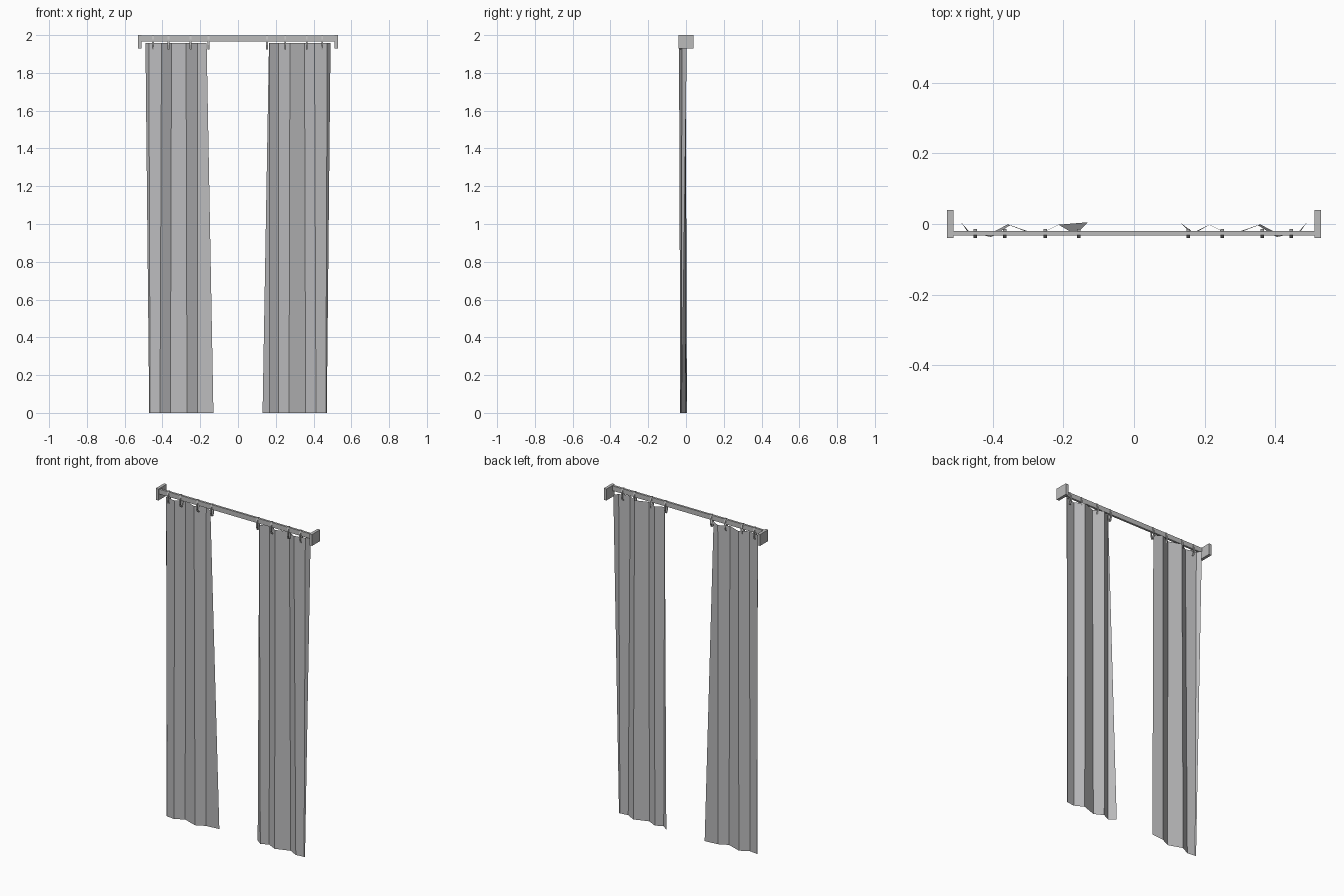
import bpy, bmesh, math

if "Cube" in bpy.data.objects:
    bpy.data.objects.remove(bpy.data.objects["Cube"])

def material(name, rgb):
    m = bpy.data.materials.new(name)
    m.diffuse_color = (*rgb, 1)
    m.use_nodes = True
    m.node_tree.nodes["Principled BSDF"].inputs["Base Color"].default_value = m.diffuse_color
    return m

METAL = material("grey metal", (0.5, 0.5, 0.5))
FABRIC = material("grey fabric", (0.5, 0.5, 0.51))

def make(name, verts, faces, mat):
    me = bpy.data.meshes.new(name)
    me.from_pydata(verts, [], faces)
    bm = bmesh.new()
    bm.from_mesh(me)
    bmesh.ops.recalc_face_normals(bm, faces=bm.faces)
    bm.to_mesh(me)
    bm.free()
    me.materials.append(mat)
    ob = bpy.data.objects.new(name, me)
    bpy.context.collection.objects.link(ob)
    return ob

def box(name, x0, x1, y0, y1, z0, z1, mat):
    v = [(x, y, z) for x in (x0, x1) for y in (y0, y1) for z in (z0, z1)]
    f = [(0, 1, 3, 2), (4, 6, 7, 5), (0, 4, 5, 1), (2, 3, 7, 6), (0, 2, 6, 4), (1, 5, 7, 3)]
    return make(name, v, f, mat)

# Rod and end brackets
box("curtain_rod", -0.515, 0.515, -0.033, -0.020, 1.967, 1.997, METAL)
box("left_bracket", -0.53, -0.512, -0.04, 0.04, 1.93, 2.0, METAL)
box("right_bracket", 0.512, 0.53, -0.04, 0.04, 1.93, 2.0, METAL)

# Hanging rings: long eight-sided loops around the rod
def ring(name, x):
    n, w = 8, 0.005
    cy, cz = -0.0265, 1.9625
    verts, faces = [], []
    for i in range(n):
        a = 2 * math.pi * (i + 0.5) / n
        c, s = math.cos(a) / math.cos(math.pi / n), math.sin(a) / math.cos(math.pi / n)
        for dx, t in ((-w, 0), (w, 0), (w, 0.0045), (-w, 0.0045)):
            verts.append((x + dx, cy + c * (0.013 - t), cz + s * (0.0375 - t)))
    for i in range(n):
        j = (i + 1) % n
        for k in range(4):
            l = (k + 1) % 4
            faces.append((4 * i + k, 4 * i + l, 4 * j + l, 4 * j + k))
    make(name, verts, faces, METAL)

for i, x in enumerate((-0.45, -0.367, -0.252, -0.157, 0.154, 0.25, 0.364, 0.446)):
    ring(f"ring_{i + 1}", x)

# Curtains: folded sheets between a top and a bottom profile (x, y)
TOP_Z = 1.957
top = [(0.49, 0.004), (0.472, -0.022), (0.405, -0.037), (0.352, -0.004),
       (0.275, -0.033), (0.214, -0.002), (0.166, -0.03)]
bottom = [(0.47, -0.022), (0.465, -0.024), (0.413, -0.03), (0.358, -0.001),
          (0.27, -0.031), (0.214, -0.003), (0.13, 0.005)]

def curtain(name, side, upper, lower):
    n = len(upper)
    verts = [(side * x, y, TOP_Z) for x, y in upper] + [(side * x, y, 0) for x, y in lower]
    faces = [(i, i + 1, n + i + 1, n + i) for i in range(n - 1)]
    ob = make(name, verts, faces, FABRIC)
    # front of the cloth faces -y
    if sum(p.normal.y * p.area for p in ob.data.polygons) > 0:
        ob.data.flip_normals()

curtain("left_curtain", -1, top, bottom)
# right curtain has one more fold near its inner edge
curtain("right_curtain", 1, top + [(0.164, -0.029)],
        bottom[:-1] + [(0.168, -0.024), bottom[-1]])
